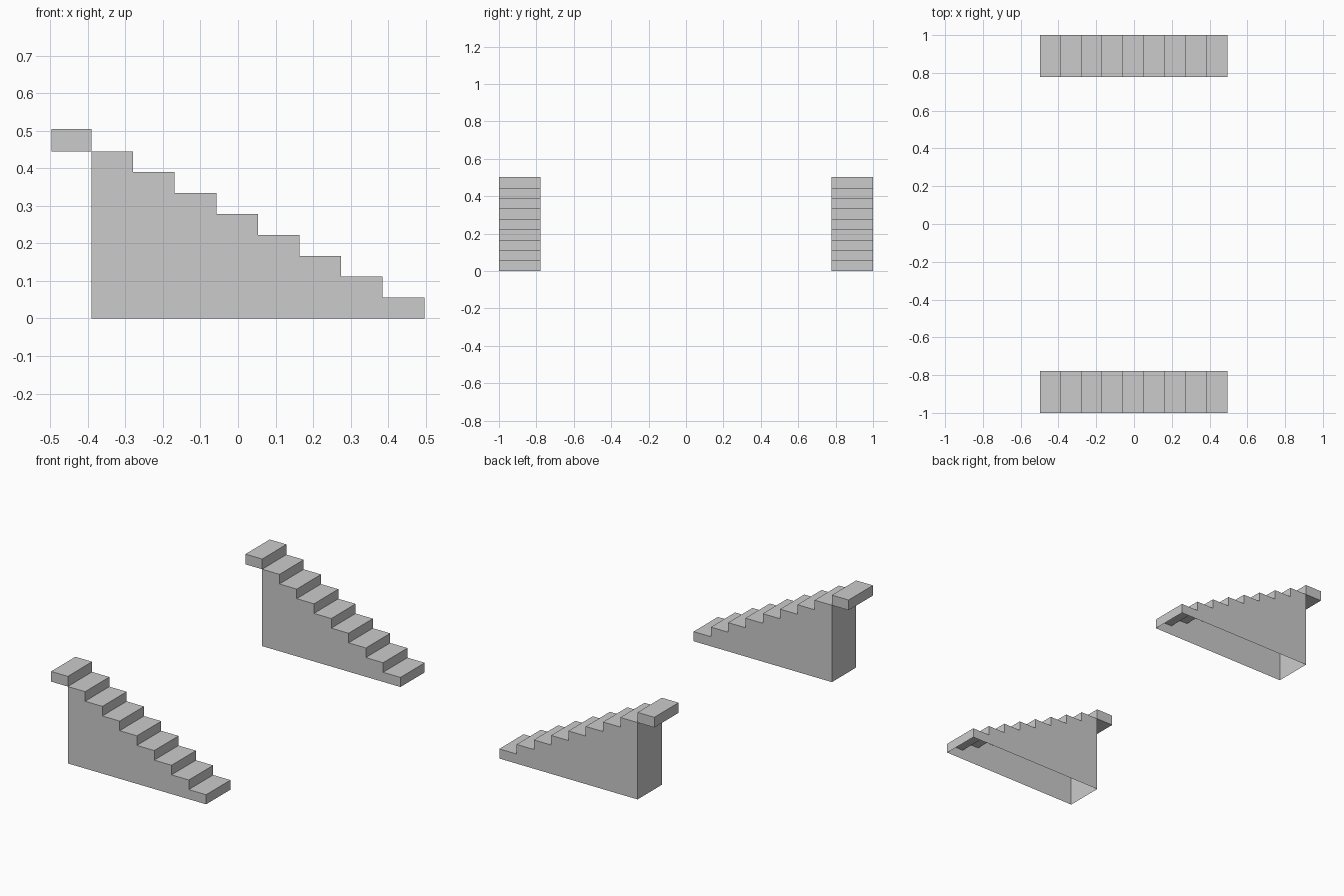
import bpy, bmesh

if "Cube" in bpy.data.objects:
    bpy.data.objects.remove(bpy.data.objects["Cube"])

STEPS = 8
X_TOE, X_BACK = 0.496, -0.39      # front of lowest step, tall back wall
RUN = (X_TOE - X_BACK) / STEPS
H_BODY = 0.445
RISE = H_BODY / STEPS
X_END, Z_TOP = -0.497, 0.504      # overhanging top step
Y_IN, Y_OUT = 0.778, 1.0


def extruded(name, profile, skip_edges=()):
    """Extrude an x/z profile along y, leaving chosen edges open."""
    bm = bmesh.new()
    near = [bm.verts.new((x, Y_IN, z)) for x, z in profile]
    far = [bm.verts.new((x, Y_OUT, z)) for x, z in profile]
    n = len(profile)
    bm.faces.new(near)
    bm.faces.new(far[::-1])
    for i in range(n):
        if i not in skip_edges:
            j = (i + 1) % n
            bm.faces.new((near[j], near[i], far[i], far[j]))
    bmesh.ops.recalc_face_normals(bm, faces=bm.faces)
    mesh = bpy.data.meshes.new(name)
    bm.to_mesh(mesh)
    bm.free()
    obj = bpy.data.objects.new(name, mesh)
    bpy.context.collection.objects.link(obj)
    # second flight on the opposite side
    mirror = obj.modifiers.new("opposite_flight", 'MIRROR')
    mirror.use_axis = (False, True, False)
    mirror.use_mirror_merge = False
    return obj


# Hollow stair body, open underneath (edge 0 is the bottom)
profile = [(X_BACK, 0), (X_TOE, 0)]
for k in range(STEPS):
    x, z = X_TOE - k * RUN, (k + 1) * RISE
    profile += [(x, z), (x - RUN, z)]
extruded("stair_body", profile, skip_edges=(0,))

# Top step overhanging the back wall
extruded("top_step", [(X_END, H_BODY), (X_BACK, H_BODY),
                      (X_BACK, Z_TOP), (X_END, Z_TOP)])
